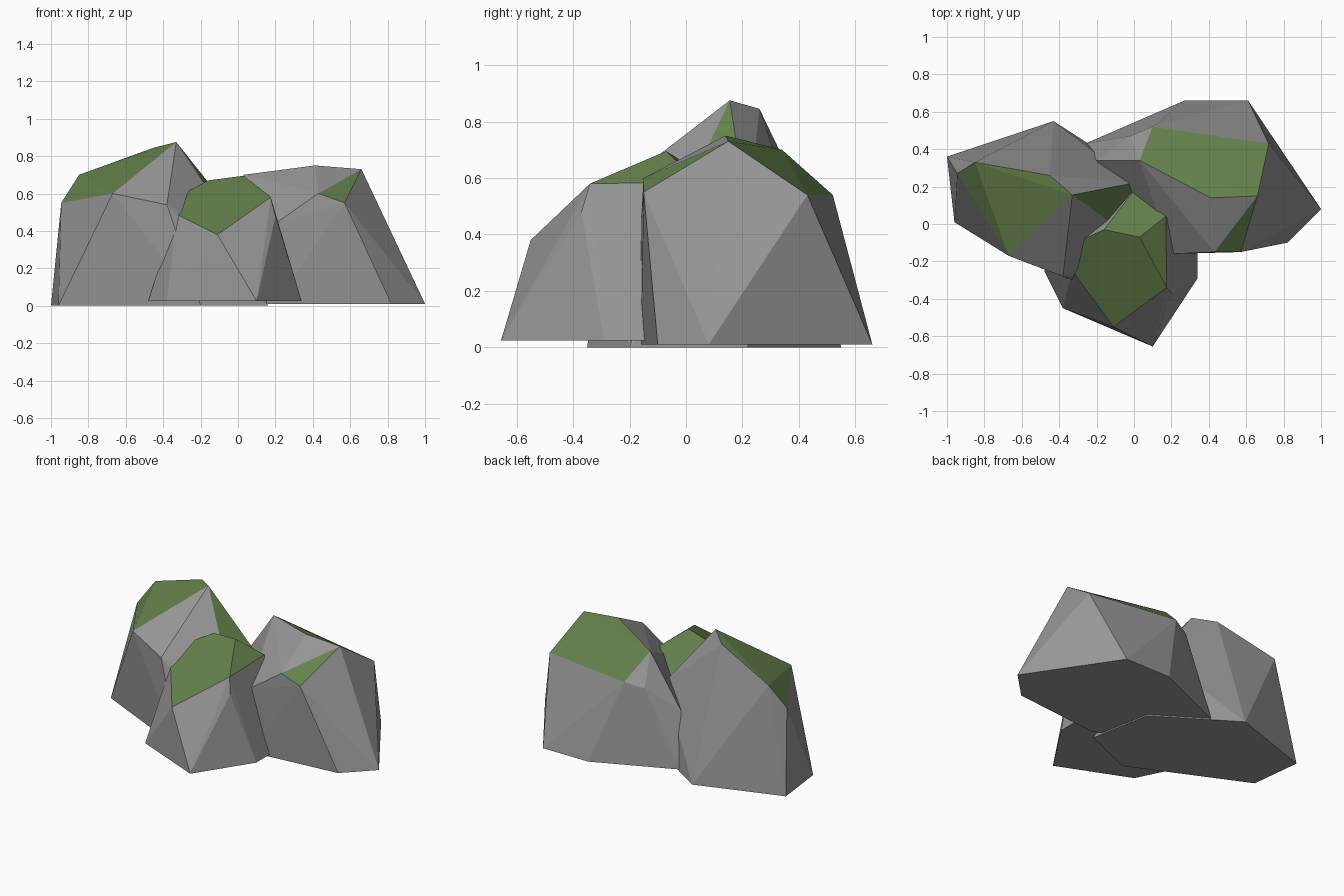
import bpy
import bmesh
from mathutils import Vector

default_cube = bpy.data.objects.get("Cube")
if default_cube:
    bpy.data.objects.remove(default_cube, do_unlink=True)


def make_material(name, colour):
    material = bpy.data.materials.new(name)
    material.use_nodes = True
    material.diffuse_color = colour
    shader = next(n for n in material.node_tree.nodes if n.type == 'BSDF_PRINCIPLED')
    shader.inputs["Base Color"].default_value = colour
    shader.inputs["Roughness"].default_value = 0.9
    return material


stone = make_material("grey_stone", (.31, .31, .31, 1))
moss = make_material("green_moss", (.13, .22, .07, 1))


def make_rock(name, ground, footprint, shoulders, moss_patches):
    """Wrap a faceted boulder around its corners; faces inside a patch are mossy."""
    corners = [(x, y, ground) for x, y in footprint] + shoulders
    for patch in moss_patches:
        corners += [corner for corner in patch if corner not in corners]

    bm = bmesh.new()
    for corner in corners:
        bm.verts.new(corner)
    bmesh.ops.convex_hull(bm, input=list(bm.verts))
    loose = [v for v in bm.verts if not v.link_faces]
    bmesh.ops.delete(bm, geom=loose, context='VERTS')
    bmesh.ops.recalc_face_normals(bm, faces=list(bm.faces))

    def in_patch(face, patch):
        return all(any((v.co - Vector(c)).length < .001 for c in patch)
                   for v in face.verts)

    for face in bm.faces:
        face.smooth = False
        face.material_index = int(any(in_patch(face, p) for p in moss_patches))
    bmesh.ops.dissolve_limit(bm, angle_limit=.01, verts=list(bm.verts),
                             edges=list(bm.edges), delimit={'MATERIAL'})

    mesh = bpy.data.meshes.new(name)
    bm.to_mesh(mesh)
    bm.free()
    mesh.materials.append(stone)
    mesh.materials.append(moss)
    rock = bpy.data.objects.new(name, mesh)
    bpy.context.collection.objects.link(rock)
    return rock


# Tall boulder on the right-hand side, with a sharp peak
peak = (-.33, .155, .875)
make_rock(
    "tall_peaked_rock", 0,
    footprint=[(-1, .36), (-.96, .01), (-.2, -.35), (.16, -.2), (.08, .22), (-.43, .55)],
    shoulders=[(-.38, -.28, .54)],
    moss_patches=[
        [peak, (-.45, .26, .845), (-.85, .33, .7), (-.945, .27, .55), (-.67, -.17, .6)],
        [peak, (0, .22, .46), (0, -.08, .38)],
    ])

# Broad boulder on the left-hand side, sloping towards the back
ridge = (.66, .15, .73)
make_rock(
    "broad_sloping_rock", .01,
    footprint=[(1, .08), (.82, -.1), (.2, -.16), (-.1, 0), (-.26, .43),
               (.27, .66), (.61, .66)],
    shoulders=[(.2, -.16, .44), (-.2, .34, .36), (-.02, .47, .51)],
    moss_patches=[
        [ridge, (.41, .14, .75), (.03, .34, .7), (.1, .52, .54), (.72, .43, .54)],
        [ridge, (.57, -.15, .55), (.43, -.15, .6)],
    ])

# Small boulder in front, leaning back between the other two
top, top_side, back_side = (.03, -.07, .695), (-.16, -.03, .67), (.17, .04, .585)
make_rock(
    "small_front_rock", .025,
    footprint=[(-.48, -.25), (-.38, -.45), (.1, -.655), (.34, -.29), (.34, -.14), (-.05, .15)],
    shoulders=[(.2, -.37, .48)],
    moss_patches=[
        [top, top_side, back_side, (-.29, -.09, .6), (-.33, -.25, .49),
         (-.11, -.55, .38), (.175, -.34, .58)],
        [top, top_side, back_side, (0, .18, .46)],
    ])
